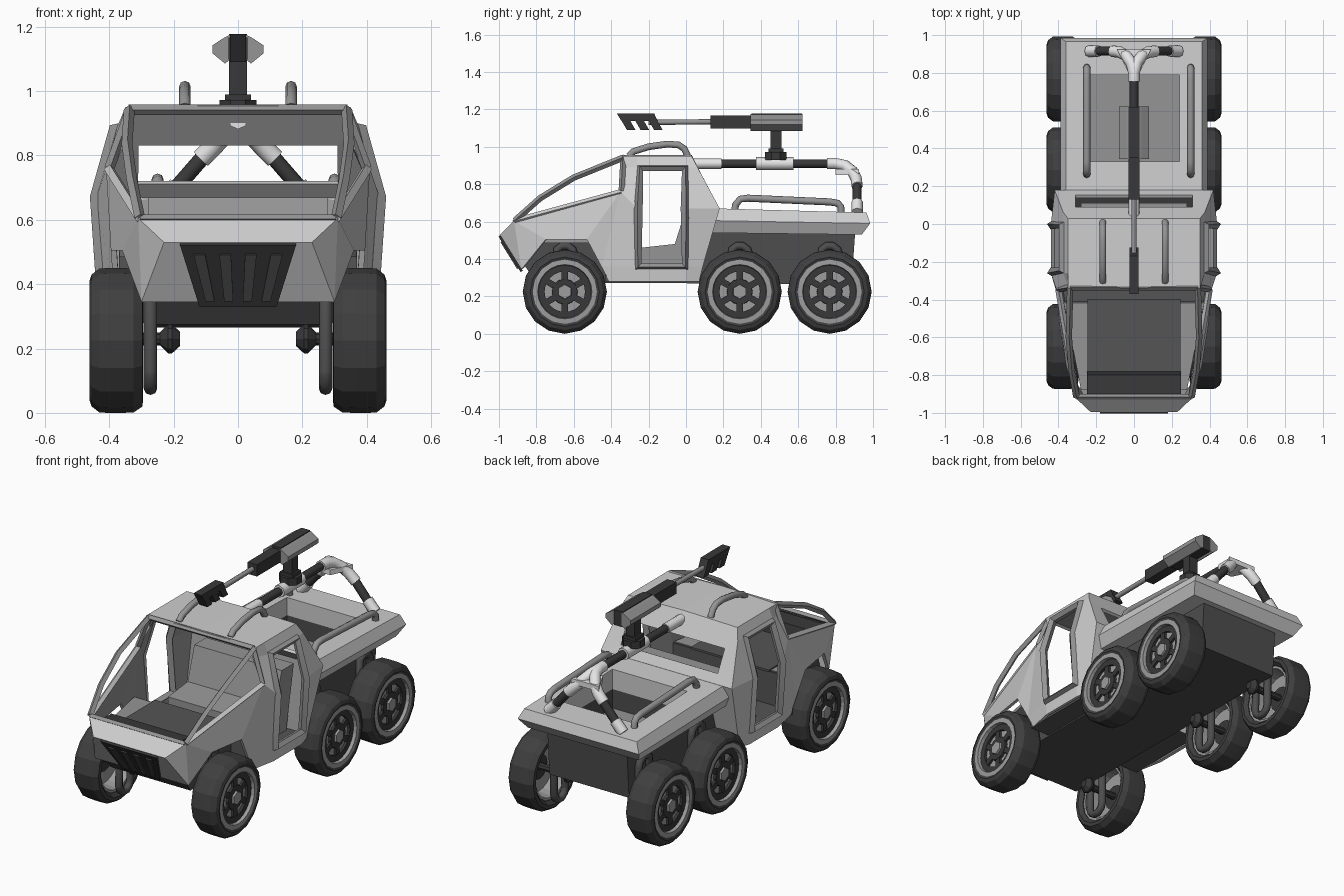
import bpy, bmesh, math
from mathutils import Vector, Matrix

if "Cube" in bpy.data.objects:
    bpy.data.objects.remove(bpy.data.objects["Cube"])


def material(name, v):
    m = bpy.data.materials.new(name)
    m.diffuse_color = (v, v, v, 1)
    m.use_nodes = True
    m.node_tree.nodes["Principled BSDF"].inputs["Base Color"].default_value = m.diffuse_color
    return m


BODY = material("pale_body", 0.62)
WHITE = material("white_joint", 0.78)
GREY = material("mid_grey", 0.30)
RIM = material("rim_grey", 0.34)
CHASSIS = material("chassis_dark", 0.075)
TIRE = material("tire_dark", 0.05)
METAL = material("dark_metal", 0.04)
FLOOR = material("cabin_floor", 0.09)


def mesh(name, verts, faces, mat, mirror=False):
    bm = bmesh.new()
    for s in ((1, -1) if mirror else (1,)):
        vs = [bm.verts.new((v[0] * s, v[1], v[2])) for v in verts]
        for f in faces:
            bm.faces.new([vs[i] for i in (f if s > 0 else f[::-1])])
    bmesh.ops.remove_doubles(bm, verts=bm.verts, dist=1e-5)
    bmesh.ops.recalc_face_normals(bm, faces=bm.faces)
    me = bpy.data.meshes.new(name)
    bm.to_mesh(me)
    bm.free()
    ob = bpy.data.objects.new(name, me)
    bpy.context.collection.objects.link(ob)
    me.materials.append(mat)
    return ob


def loft(name, rings, mat):
    n = len(rings[0])
    verts = [p for r in rings for p in r]
    faces = [(k * n + i, k * n + (i + 1) % n, (k + 1) * n + (i + 1) % n, (k + 1) * n + i)
             for k in range(len(rings) - 1) for i in range(n)]
    faces += [tuple(range(n)), tuple(range(len(verts) - n, len(verts)))]
    return mesh(name, verts, faces, mat)


def prism(name, pts, axis, a, b, mat):
    put = {'x': lambda p, c: (c, p[0], p[1]), 'y': lambda p, c: (p[0], c, p[1]),
           'z': lambda p, c: (p[0], p[1], c)}[axis]
    return loft(name, [[put(p, c) for p in pts] for c in (a, b)], mat)


def box(name, x0, x1, y0, y1, z0, z1, mat):
    return prism(name, [(x0, y0), (x1, y0), (x1, y1), (x0, y1)], 'z', z0, z1, mat)


def lathe(name, prof, y, z, n, mat, side=1, closed=False):
    # revolve (x, radius) points about an axis parallel to x
    rings = [[(side * x, y + r * math.sin(2 * math.pi * i / n), z - r * math.cos(2 * math.pi * i / n))
              for i in range(n)] for x, r in prof]
    if not closed:
        return loft(name, rings, mat)
    m = len(prof)
    faces = [(k * n + i, k * n + (i + 1) % n, (k + 1) % m * n + (i + 1) % n, (k + 1) % m * n + i)
             for k in range(m) for i in range(n)]
    return mesh(name, [p for r in rings for p in r], faces, mat)


def tube(name, pts, r, mat, cyclic=False, res=2):
    cu = bpy.data.curves.new(name, 'CURVE')
    cu.dimensions = '3D'
    sp = cu.splines.new('POLY')
    sp.points.add(len(pts) - 1)
    for p, q in zip(sp.points, pts):
        p.co = (*q, 1)
    sp.use_cyclic_u = cyclic
    cu.bevel_depth, cu.bevel_resolution, cu.use_fill_caps = r, res, True
    cu.materials.append(mat)
    ob = bpy.data.objects.new(name, cu)
    bpy.context.collection.objects.link(ob)
    bpy.ops.object.select_all(action='DESELECT')
    ob.select_set(True)
    bpy.context.view_layer.objects.active = ob
    bpy.ops.object.convert(target='MESH')
    bpy.ops.object.shade_smooth_by_angle(angle=math.radians(50))
    return ob


# cab shell: a grid of side points (rows by height, columns by y), door left open
rows = [(.95, .35), (.89, .375), (.67, .44), (.36, .415), (.28, .41)]
fronts, rears = [-.34, -.34, -.35, -.45, -.41], [.03, .062, .18, .09, .07]
V, F = [], []
for k, (z, x) in enumerate(rows):
    for c, y in enumerate((fronts[k], -.26, .0, rears[k])):
        V.append((x - (.03 if c == 0 and k > 0 else .02 if c == 3 and k > 1 else 0), y,
                  .76 if (k, c) == (2, 0) else z))
F = [(4 * k + c, 4 * k + c + 1, 4 * k + c + 5, 4 * k + c + 4)
     for k in range(4) for c in range(3) if not (c == 1 and k in (1, 2))]
V += [(0, -.34, .957), (0, .03, .957),                          # 20-21 roof centre
      (0, .089, .84), (.31, .089, .84), (.31, .153, .72), (0, .153, .72),  # 22-25 rear window
      (0, .18, .67), (0, .09, .36), (0, .07, .28),              # 26-28 rear wall centre
      (.31, -.92, .605), (0, -.92, .605), (.23, -.995, .53), (0, -.995, .53),  # 29-32 nose
      (.30, -.88, .345), (0, -.88, .345), (.36, -.75, .505), (.395, -.53, .505)]  # 33-36 arch
F += [(20, 21, 3, 2, 1, 0), (21, 22, 23, 7, 3), (23, 24, 11, 7), (24, 25, 26, 11),
      (26, 27, 15, 11), (27, 28, 19, 15), (30, 29, 31, 32), (32, 31, 33, 34),
      (31, 29, 33), (29, 35, 33), (29, 8, 36, 35), (8, 12, 36), (12, 16, 36)]
cab = mesh("cab_shell", V, F, BODY, mirror=True)
cab.data.materials.append(GREY)
sol = cab.modifiers.new("thickness", 'SOLIDIFY')
sol.thickness, sol.offset, sol.material_offset = .018, -1, 1

# cabin inside
prism("wheel_well_liner", [(-.28, -.88), (.28, -.88), (.37, -.42), (-.37, -.42)], 'z', .485, .505, GREY)
box("cabin_floor", -.25, .25, -.87, -.40, .50, .512, FLOOR)
box("foot_floor", -.38, .38, -.43, .07, .28, .31, FLOOR)
box("foot_wall", -.37, .37, -.43, -.41, .30, .50, FLOOR)
prism("seat_bench", [(-.24, .3), (.04, .3), (.11, .67), (.0, .67), (-.06, .48), (-.24, .46)], 'x', -.28, .28, GREY)
prism("dashboard", [(-.90, .59), (-.80, .585), (-.78, .51), (-.87, .51)], 'x', -.25, .25, METAL)

# window posts, sills, door frames, roof rails
for s in (1, -1):
    tube("window_post", [(s * .305, -.915, .605), (s * .33, -.78, .725), (s * .345, -.60, .835), (s * .338, -.335, .942)],
         .017, GREY, res=0)
    tube("window_sill", [(s * .303, -.915, .602), (s * .40, -.345, .757)], .017, BODY, res=0)
    tube("window_pillar", [(s * .40, -.345, .76), (s * .335, -.335, .94)], .016, GREY, res=0)
    tube("door_frame", [(s * .376, -.245, .885), (s * .376, -.005, .885), (s * .437, -.005, .67),
                        (s * .415, -.005, .36), (s * .415, -.255, .36), (s * .437, -.255, .67)],
         .024, GREY, True, 0)
    tube("roof_rail", [(s * .165, -.305, .95), (s * .165, -.28, .975), (s * .165, -.20, 1.0), (s * .165, -.10, 1.014),
                       (s * .165, -.04, 1.01), (s * .165, -.01, .99), (s * .165, .01, .95)], .018, GREY)
tube("windshield_header", [(-.34, -.335, .942), (.34, -.335, .942)], .016, GREY, res=0)
tube("windshield_base", [(-.305, -.915, .602), (.305, -.915, .602)], .014, GREY, res=0)

# grille plate lying on the sloped nose face
out, down = Vector((0, -.855, -.52)), Vector((0, .115, -.185))
top = Vector((0, -.995, .525))
quad = [top + Vector((x, 0, 0)) + down * t for x, t in ((-.18, 0), (.18, 0), (.12, 1.03), (-.12, 1.03))]
loft("grille", [[p - out * .005 for p in quad], [p + out * .009 for p in quad]], METAL)
for i in range(4):
    a, b = (i - 1.5) * .08, (i - 1.5) * .058
    q = [top + Vector((x, 0, 0)) + down * t
         for x, t in ((a - .018, .14), (a + .018, .14), (b + .014, .92), (b - .014, .92))]
    loft("grille_bar", [[p for p in q], [p + out * .016 for p in q]], CHASSIS)

# chassis and cargo bed, hollowed with one cutter
chassis = prism("chassis", [(-.86, .36), (-.80, .275), (.885, .265), (.905, .55), (.13, .55), (.06, .30), (-.42, .30),
                            (-.42, .49), (-.83, .49)], 'x', -.255, .255, CHASSIS)
bed = loft("cargo_bed", [[(-x, y0, z), (x, y0, z), (x, y1, z1), (-x, y1, z1)] for x, y0, y1, z, z1 in
                         ((.355, .13, .94, .54, .53), (.388, .15, .985, .605, .59), (.36, .165, .965, .67, .648))], BODY)
cutter = box("bed_cutter", -.24, .24, .33, .79, .43, .9, GREY)
cutter.hide_render = True
for ob in (bed, chassis):
    mod = ob.modifiers.new("hollow", 'BOOLEAN')
    mod.operation, mod.object, mod.solver = 'DIFFERENCE', cutter, 'EXACT'
    bpy.context.view_layer.objects.active = ob
    bpy.ops.object.modifier_apply(modifier=mod.name)
bpy.data.objects.remove(cutter)
box("bed_floor", -.24, .24, .33, .79, .42, .44, GREY)
for x in (-.25, .30):
    tube("bed_rail", [(x, .26, .65), (x, .265, .69), (x, .29, .72), (x, .33, .725), (x, .77, .705),
                      (x, .81, .698), (x, .828, .68), (x, .83, .64)], .019, GREY)

# six wheels with rims, hubs and suspension loops
for s in (1, -1):
    for y in (-.648, .287, .768):
        z = .225
        lathe("tire", [(.315, .165), (.295, .185), (.297, .205), (.325, .224), (.365, .225), (.40, .225), (.43, .224),
                       (.455, .205), (.462, .185), (.455, .165)], y, z, 16, TIRE, s, True)
        lathe("rim_ring", [(.32, .172), (.457, .178), (.459, .145), (.43, .14), (.32, .15)], y, z, 24, RIM, s, True)
        lathe("rim_disc", [(.405, .15), (.425, .15)], y, z, 24, RIM, s)
        lathe("rim_inner_ring", [(.41, .147), (.44, .145), (.44, .108), (.41, .108)], y, z, 24, METAL, s, True)
        lathe("hub", [(.40, .072), (.44, .068)], y, z, 12, METAL, s)
        lathe("hub_cap", [(.43, .042), (.452, .038)], y + 0, z, 6, RIM, s)
        for k in range(6):
            sp = box("spoke", -.012, .012, -.017, .017, .06, .115, METAL)
            sp.data.transform(Matrix.Translation((s * .426, y, z)) @ Matrix.Rotation(k * math.pi / 3, 4, 'X'))
        lathe("axle_knob", [(.18, .022), (.205, .045), (.217, .045), (.243, .02)], y, .23, 8, METAL, s)
        lathe("axle", [(.19, .02), (.42, .02)], y, .23, 8, METAL, s)
        loop = [(s * .272, y + .052 * math.cos(a), (.42 if a < math.pi else .125) + .052 * math.sin(a))
                for a in [math.pi * i / 5 for i in range(6)] + [math.pi * (1.001 + i / 5) for i in range(6)]]
        tube("suspension_loop", loop, .021, CHASSIS, True)

# roll bar: light pipes with dark sleeves, splitting into two legs
zp = .91
tube("bar_front", [(0, .04, zp), (0, .19, zp)], .028, WHITE)
tube("bar_core", [(0, .15, zp), (0, .80, zp)], .023, METAL)
tube("bar_joint", [(0, .375, zp), (0, .39, zp), (0, .56, zp), (0, .575, zp)], .035, WHITE)
for s in (1, -1):
    tube("bar_branch", [(0, .755, zp), (0, .80, zp), (s * .012, .85, .90), (s * .04, .89, .868), (s * .075, .91, .83),
                        (s * .115, .915, .79)], .031, WHITE, res=3)
    tube("leg_sleeve", [(s * .10, .915, .805), (s * .20, .915, .69)], .024, METAL)
    tube("leg_foot", [(s * .187, .915, .705), (s * .215, .915, .675), (s * .24, .915, .65)], .031, WHITE)
prism("branch_web", [(-.03, .80), (.03, .80), (.09, .925), (-.09, .925)], 'z', .85, .88, WHITE)

# gun mount
prism("mount_plate", [(.062 * math.cos(i * math.pi / 4 + .39), .48 + .062 * math.sin(i * math.pi / 4 + .39))
                      for i in range(8)], 'z', .93, .972, METAL)
box("mount_collar", -.04, .04, .44, .52, .965, .99, METAL)
box("mount_post", -.028, .028, .452, .51, .97, 1.10, METAL)

# gun
box("gun_core", -.028, .028, .35, .62, 1.09, 1.178, METAL)
for s in (1, -1):
    prism("gun_side_pod", [(s * .024, 1.175), (s * .04, 1.168), (s * .08, 1.142), (s * .08, 1.118),
                           (s * .04, 1.085), (s * .024, 1.10)], 'y', .345, .622, GREY)
box("gun_receiver", -.03, .03, .13, .35, 1.098, 1.166, METAL)
tube("gun_barrel", [(0, -.20, 1.13), (0, .15, 1.134)], .014, GREY)
prism("muzzle_top", [(-.37, 1.178), (-.17, 1.178), (-.152, 1.138), (-.345, 1.138)], 'x', -.025, .025, METAL)
for y in (-.345, -.272, -.20):
    prism("muzzle_tooth", [(y, 1.14), (y + .046, 1.14), (y + .075, 1.09), (y + .029, 1.09)], 'x', -.025, .025, METAL)
